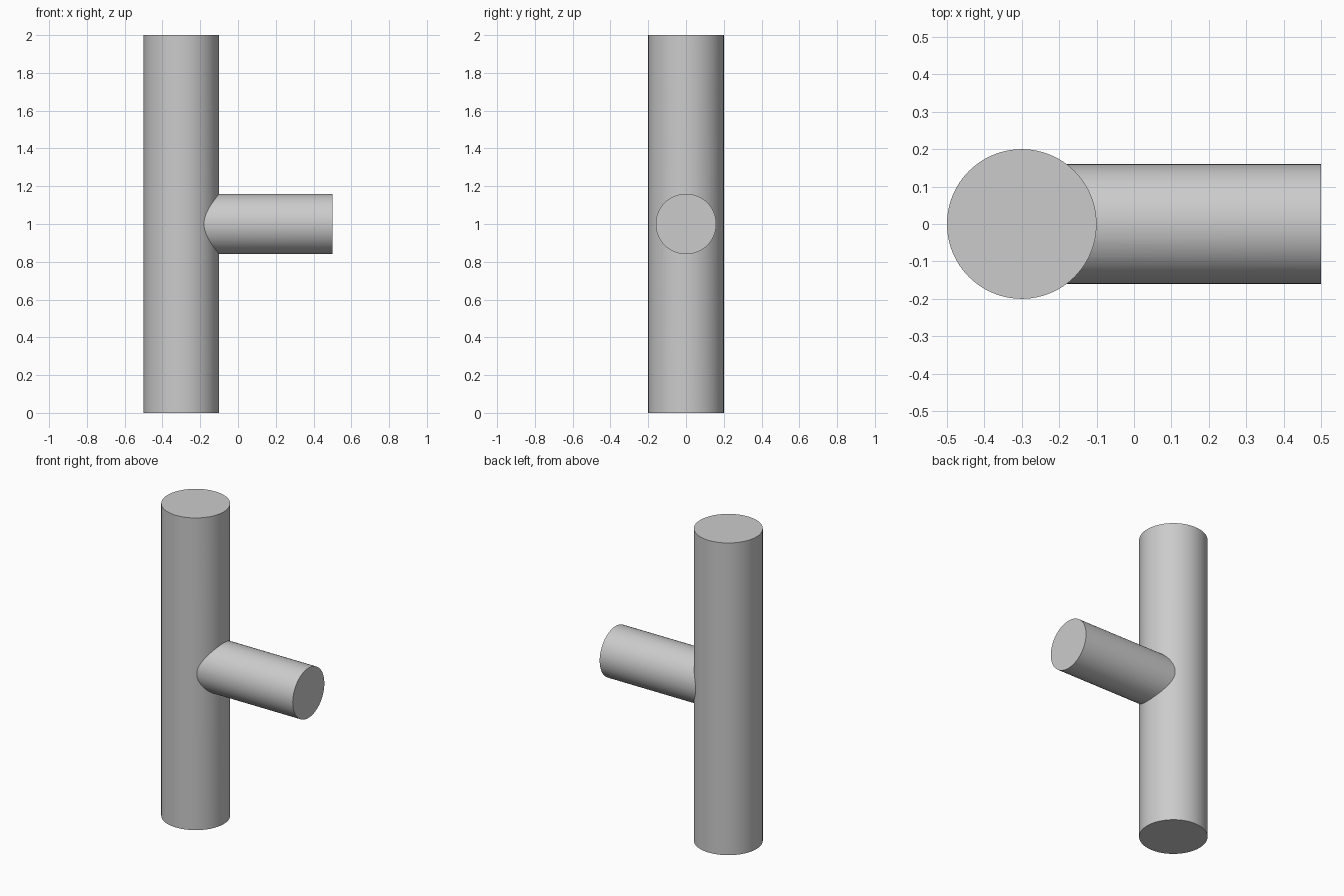
import bpy
import math

cube = bpy.data.objects.get("Cube")
if cube:
    bpy.data.objects.remove(cube, do_unlink=True)

# Single plain grey finish
grey = bpy.data.materials.new("light_grey")
grey.use_nodes = True
colour = (0.6, 0.6, 0.6, 1)
grey.diffuse_color = colour
grey.node_tree.nodes["Principled BSDF"].inputs["Base Color"].default_value = colour


def rod(name, radius, length, centre, tilt=0):
    bpy.ops.mesh.primitive_cylinder_add(
        vertices=96, radius=radius, depth=length,
        location=centre, rotation=(0, tilt, 0))
    part = bpy.context.object
    part.name = name
    part.data.materials.append(grey)
    return part


# Side branch runs from the axis of the column out to the left
branch = rod("side_branch", 0.16, 0.8, (0.1, 0, 1), math.pi / 2)
column = rod("column_with_branch", 0.2, 2, (-0.3, 0, 1))

# Weld the branch into the column as one solid
weld = column.modifiers.new("weld", 'BOOLEAN')
weld.operation = 'UNION'
weld.solver = 'EXACT'
weld.object = branch
bpy.ops.object.modifier_apply(modifier=weld.name)
bpy.data.objects.remove(branch, do_unlink=True)

# Round sides smooth, caps and joint crisp
bpy.ops.object.shade_smooth_by_angle(angle=math.radians(25))
